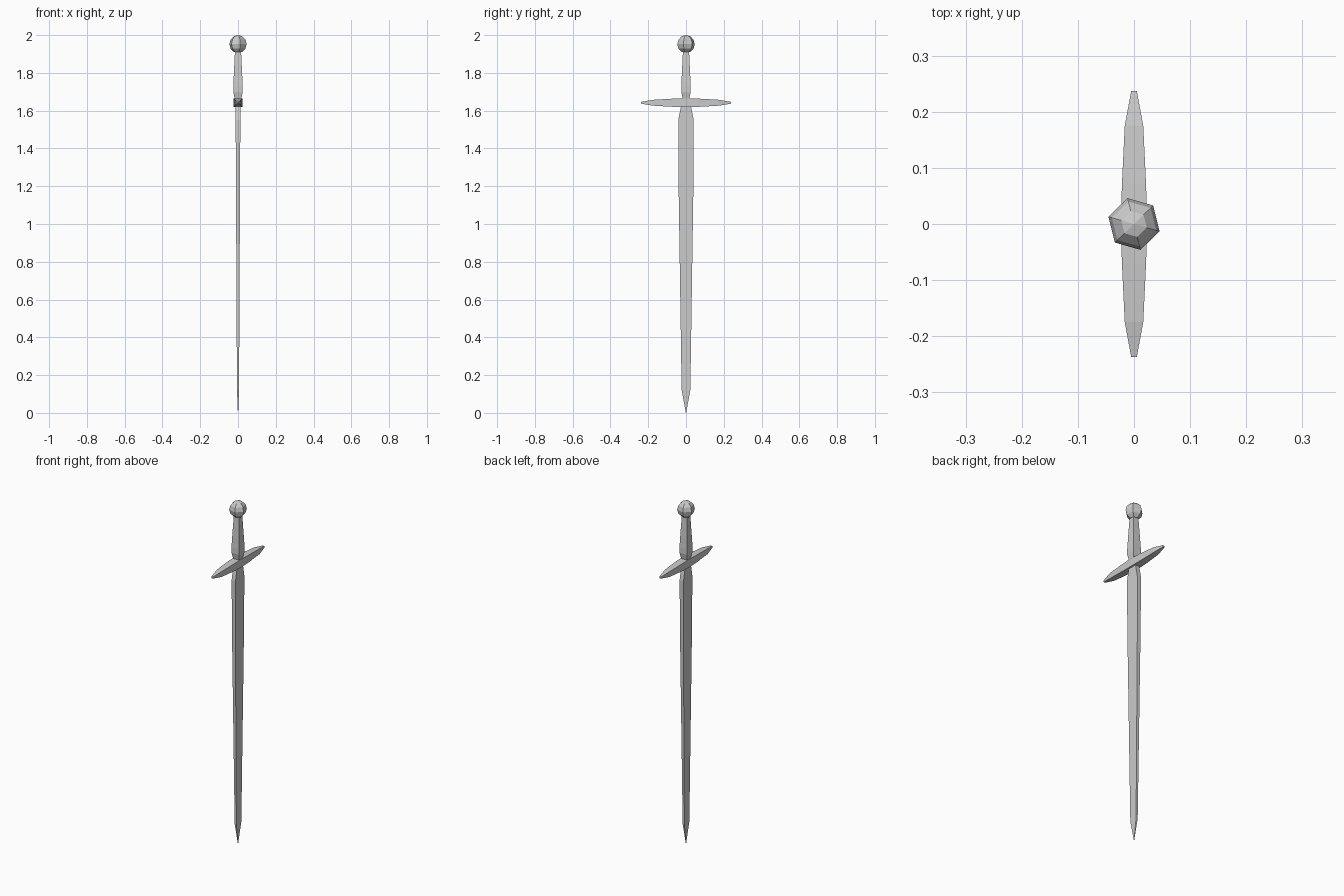
import bpy, bmesh, math
from mathutils import Vector, Matrix

if "Cube" in bpy.data.objects:
    bpy.data.objects.remove(bpy.data.objects["Cube"])


def loft(name, stations, place):
    """Skin rectangles (position, half width a, half width b) along one axis."""
    bm = bmesh.new()
    rings = []
    for t, a, b in stations:
        rings.append([bm.verts.new(place(t, sx * a, sy * b))
                      for sx, sy in ((-1, -1), (1, -1), (1, 1), (-1, 1))])
    for r0, r1 in zip(rings, rings[1:]):
        for i in range(4):
            j = (i + 1) % 4
            bm.faces.new((r0[i], r0[j], r1[j], r1[i]))
    bm.faces.new(rings[0][::-1])
    bm.faces.new(rings[-1])
    return finish(name, bm)


def finish(name, bm):
    bmesh.ops.recalc_face_normals(bm, faces=bm.faces[:])
    mesh = bpy.data.meshes.new(name)
    bm.to_mesh(mesh)
    bm.free()
    obj = bpy.data.objects.new(name, mesh)
    bpy.context.collection.objects.link(obj)
    return obj


def upright(t, a, b):
    return Vector((a, b, t))


def sideways(t, a, b):
    return Vector((a, t, 1.642 + b))


# Blade: thin rectangular section, tapering to a point at the ground
loft("blade", [(0, 0.0008, 0.0008), (0.12, 0.0055, 0.023), (1.25, 0.011, 0.040),
               (1.55, 0.0125, 0.041), (1.63, 0.013, 0.025)], upright)

# Cross guard: square bar tapering towards both ends
half = [(0, 0.0235, 0.0235), (0.07, 0.0215, 0.0215),
        (0.175, 0.0165, 0.0155), (0.237, 0.005, 0.005)]
loft("cross_guard", [(-t, a, b) for t, a, b in half[:0:-1]] + half, sideways)

# Grip: swells just above the guard
loft("grip", [(1.655, 0.016, 0.016), (1.70, 0.025, 0.025), (1.73, 0.025, 0.025),
              (1.92, 0.016, 0.016)], upright)

# Pommel: six-sided ball
bm = bmesh.new()
bmesh.ops.create_uvsphere(
    bm, u_segments=6, v_segments=6, radius=0.0475,
    matrix=Matrix.Translation((0, 0, 1.9525)) @ Matrix.Rotation(math.radians(14), 4, 'Z'))
finish("pommel", bm)
